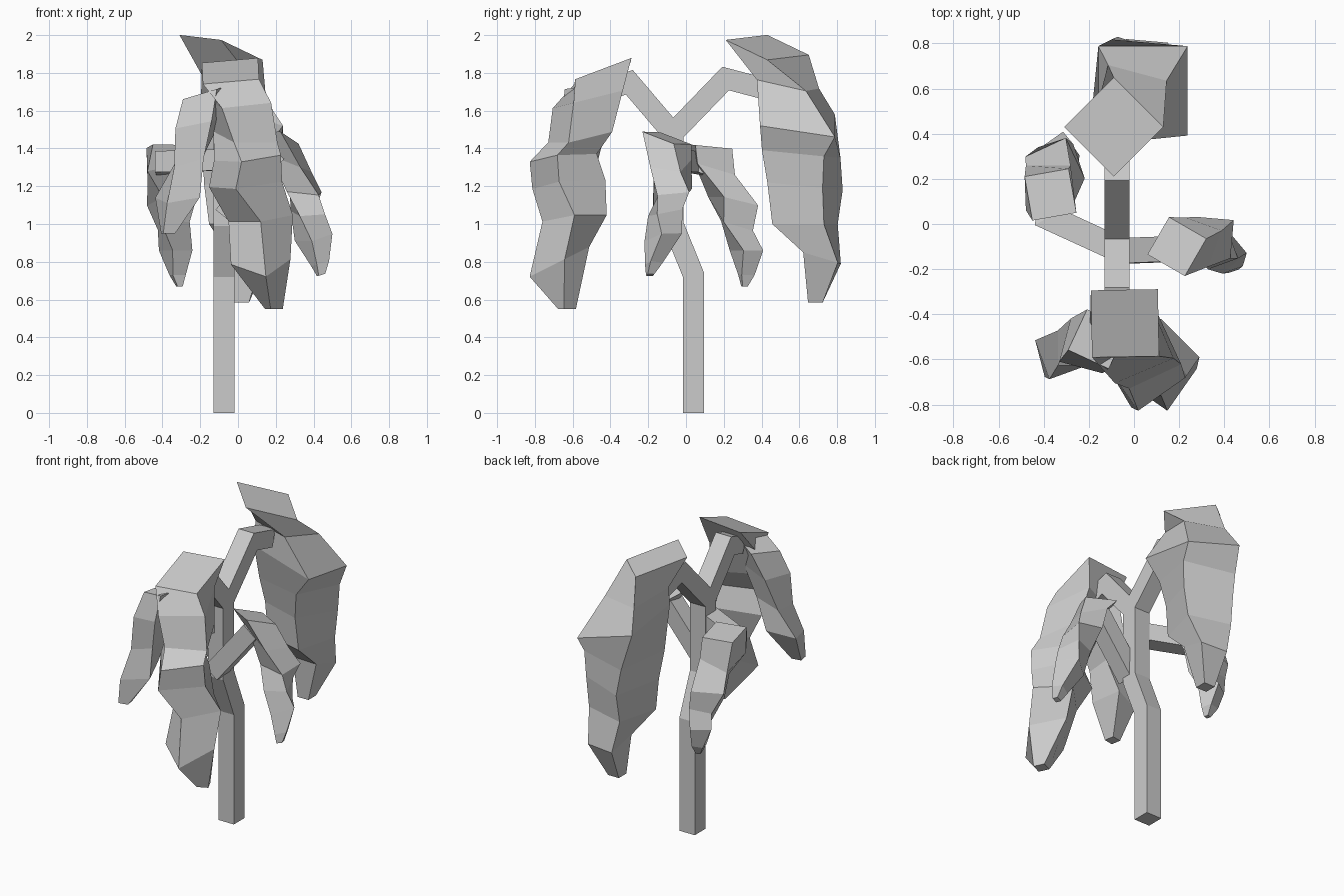
import bpy
import bmesh
from math import cos, sin, radians
from mathutils import Vector

# Remove the default cube only
default_cube = bpy.data.objects.get("Cube")
if default_cube:
    bpy.data.objects.remove(default_cube, do_unlink=True)

# One plain material for the whole plant
clay = bpy.data.materials.new("plain grey")
clay.use_nodes = True
grey = (0.6, 0.6, 0.6, 1)
clay.diffuse_color = grey
clay.node_tree.nodes["Principled BSDF"].inputs["Base Color"].default_value = grey


def loft(name, rings):
    """Skin a stack of four-cornered rings and cap both ends."""
    bm = bmesh.new()
    rows = [[bm.verts.new(corner) for corner in ring] for ring in rings]
    for lower, upper in zip(rows, rows[1:]):
        for i in range(4):
            j = (i + 1) % 4
            bm.faces.new((lower[i], lower[j], upper[j], upper[i]))
    bm.faces.new(rows[0])
    bm.faces.new(rows[-1])
    bmesh.ops.recalc_face_normals(bm, faces=bm.faces)
    mesh = bpy.data.meshes.new(name)
    bm.to_mesh(mesh)
    bm.free()
    mesh.materials.append(clay)
    part = bpy.data.objects.new(name, mesh)
    bpy.context.collection.objects.link(part)
    return part


def limb(name, path, side, half=0.056):
    """Square beam along a bent path, with mitred corners."""
    points = [Vector(p) for p in path]
    side = Vector(side).normalized()
    rings = []
    for i, point in enumerate(points):
        before = (point - points[max(i - 1, 0)]).normalized()
        after = (points[min(i + 1, len(points) - 1)] - point).normalized()
        along = (before + after).normalized()
        across = along.cross(side).normalized()
        mitre = along.dot(after if after.length else before)
        s, a = side * half, across * half / mitre
        rings.append([point + s + a, point - s + a, point - s - a, point + s - a])
    return loft(name, rings)


def foliage(name, sections):
    """Drooping clump: x, y, z, corner radius, turn, x slope, y slope."""
    rings = []
    for x, y, z, radius, turn, slope_x, slope_y in sections:
        ring = []
        for quarter in range(4):
            angle = radians(turn + quarter * 90)
            dx, dy = radius * cos(angle), radius * sin(angle)
            ring.append((x + dx, y + dy, z + dx * slope_x + dy * slope_y))
        rings.append(ring)
    return loft(name, rings)


# Trunk and its four branches
X_SIDE, Y_SIDE = (1, 0, 0), (0, 1, 0)
limb("trunk", [(-.075, .04, 0), (-.075, .04, .73), (-.075, -.07, 1),
               (-.075, -.07, 1.48)], X_SIDE)
limb("front_branch", [(-.075, -.07, 1.48), (-.075, -.3, 1.75),
                      (-.075, -.42, 1.71)], X_SIDE)
limb("back_branch", [(-.075, -.07, 1.48), (-.075, .21, 1.77),
                     (-.075, .4, 1.72)], X_SIDE)
limb("left_branch", [(-.075, -.12, 1.04), (.2, -.11, 1.38)], Y_SIDE)
limb("right_branch", [(-.075, -.11, 1.34), (-.38, .03, 1.33),
                      (-.37, .16, 1.3)], (0, 0, 1))

# Large front clump
foliage("front_foliage", [
    (-.04, -.44, 1.81, .21, 46, .08, .38),
    (-.01, -.52, 1.66, .2, 68, 0, .25),
    (.04, -.56, 1.46, .18, 70, -.1, .2),
    (.05, -.65, 1.35, .18, 80, .1, .1),
    (.04, -.62, 1.21, .2, 75, .1, .1),
    (.12, -.59, 1.03, .17, 90, .1, .1),
    (.12, -.67, .8, .16, 100, 0, .5),
    (.19, -.63, .55, .05, 70, 0, 0),
])

# Large back clump
foliage("back_foliage", [
    (-.09, .43, 1.935, .22, 0, -.3, -.18),
    (-.02, .54, 1.74, .19, 30, -.1, -.2),
    (.04, .59, 1.55, .28, 45, -.3, -.15),
    (.02, .61, 1.37, .24, 30, 0, -.1),
    (.02, .63, 1.2, .22, 25, 0, -.1),
    (.02, .63, 1, .2, 30, 0, 0),
    (.05, .72, .82, .13, 40, 0, -.3),
    (.02, .685, .585, .055, 45, 0, 0),
])

# Small left clump
foliage("left_foliage", [
    (.19, -.1, 1.455, .135, 15, -.15, -.3),
    (.28, -.08, 1.32, .12, 25, -.4, 0),
    (.35, -.06, 1.17, .12, 40, -.1, .1),
    (.37, -.11, 1.06, .1, 65, 0, .2),
    (.4, -.12, .93, .1, 85, .2, .2),
    (.435, -.17, .79, .05, 70, .3, 0),
    (.44, -.19, .73, .025, 60, .3, 0),
])

# Small right clump
foliage("right_foliage", [
    (-.37, .13, 1.41, .14, 55, 0, -.1),
    (-.38, .16, 1.27, .14, 45, .2, -.3),
    (-.35, .25, 1.12, .14, 70, .1, -.2),
    (-.34, .27, .99, .11, 50, 0, -.3),
    (-.33, .32, .86, .09, 80, 0, 0),
    (-.32, .32, .73, .05, 60, 0, 0),
    (-.31, .31, .67, .02, 60, 0, 0),
])

# Small clump hanging beside the front one
foliage("front_side_foliage", [
    (-.16, -.51, 1.7, .14, 20, .3, 0),
    (-.21, -.54, 1.53, .14, 30, .2, 0),
    (-.26, -.55, 1.33, .11, 45, .3, .1),
    (-.32, -.57, 1.14, .13, 65, .1, .2),
    (-.37, -.64, .95, .045, 55, 0, 0),
])
